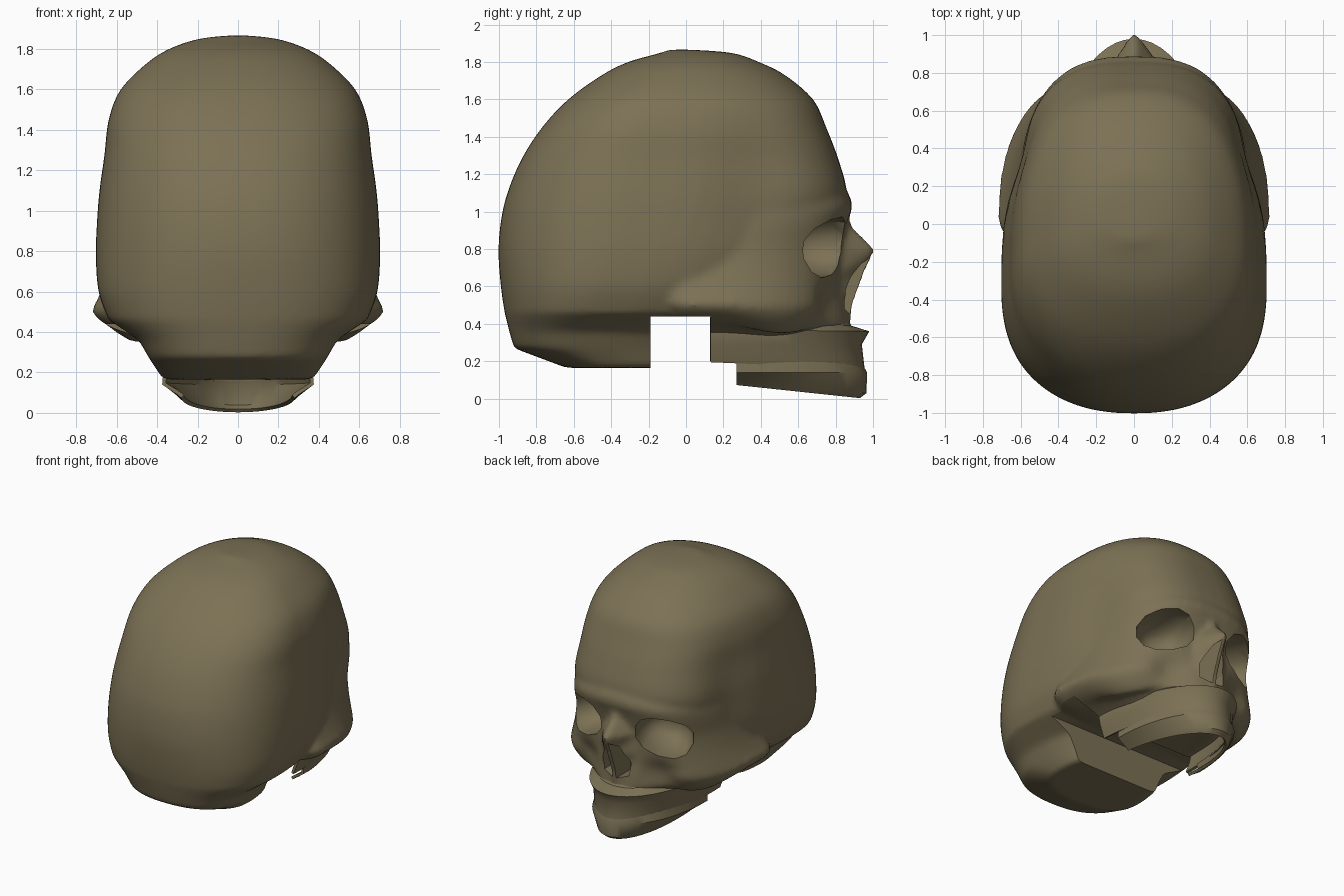
import bpy, bmesh, math
from mathutils import Matrix, Vector

if "Cube" in bpy.data.objects:
    bpy.data.objects.remove(bpy.data.objects["Cube"])

bone = bpy.data.materials.new("olive_bone")
bone.diffuse_color = (0.2, 0.165, 0.09, 1)
bone.use_nodes = True
bone.node_tree.nodes["Principled BSDF"].inputs["Base Color"].default_value = bone.diffuse_color


def make_object(name, bm):
    bmesh.ops.recalc_face_normals(bm, faces=bm.faces)
    me = bpy.data.meshes.new(name)
    bm.to_mesh(me)
    bm.free()
    me.materials.append(bone)
    ob = bpy.data.objects.new(name, me)
    bpy.context.collection.objects.link(ob)
    return ob


def loft(bm, rings, closed=True):
    """Skin a list of point rings; closed rings also get end caps."""
    rows = [[bm.verts.new(p) for p in r] for r in rings]
    n = len(rows[0])
    for a, b in zip(rows, rows[1:]):
        for i in range(n if closed else n - 1):
            j = (i + 1) % n
            bm.faces.new((a[i], a[j], b[j], b[i]))
    if closed:
        bm.faces.new(rows[0])
        bm.faces.new(rows[-1])


def spow(v, e):
    return math.copysign(abs(v) ** e, v)


def bump(v, centre, width):
    return math.exp(-((v - centre) / width) ** 2)


def smooth_rows(rows, steps=4):
    """Catmull-Rom interpolation between table rows."""
    out = []
    for i in range(len(rows) - 1):
        p = [rows[max(0, min(len(rows) - 1, i + k))] for k in (-1, 0, 1, 2)]
        for s in range(steps):
            t = s / steps
            out.append([b + .5 * t * (c - a + t * (2 * a - 5 * b + 4 * c - d
                        + t * (3 * (b - c) + d - a))) for a, b, c, d in zip(*p)])
    return out + [rows[-1]]


def oval(z, front, back, w, n, yc, nf=None, cheek=False, count=64):
    """Egg-shaped superellipse ring, different squareness ahead and behind yc."""
    pts = []
    for i in range(count):
        a = 2 * math.pi * i / count
        e = 2 / (nf if nf and math.sin(a) > 0 else n)
        s, c = spow(math.sin(a), e), spow(math.cos(a), e)
        y = yc + s * ((front - yc) if s > 0 else (yc - back))
        x, h = w * c, z
        if cheek:
            # cheekbone droops at the sides, upper jaw is hollowed beside the nose
            if z < .56:
                h -= .06 * bump(y, .52, .22) * min(1, abs(x) / .4) * (.56 - z) / .13 \
                    if z > .4 else .03 * bump(y, .52, .22)
            if y > .45:
                y -= .09 * bump(abs(x), .30, .13) * bump(z, .50, .11)
        else:
            # hollow of the temples
            x *= 1 - .07 * bump(y, .36, .22) * bump(z, 1.05, .4)
        pts.append((x, y, h))
    return pts


def apply_all(ob):
    bpy.ops.object.select_all(action='DESELECT')
    ob.select_set(True)
    bpy.context.view_layer.objects.active = ob
    for m in list(ob.modifiers):
        bpy.ops.object.modifier_apply(modifier=m.name)
    bpy.ops.object.shade_smooth_by_angle(angle=math.radians(38))


skull = bmesh.new()

# Braincase: height, front y, back y, half width, back and front squareness
case = [(1.866, .03, -.09, .05, 2, 2), (1.848, .25, -.14, .2, 2.1, 2.1),
        (1.80, .39, -.31, .34, 2.1, 2.2), (1.73, .53, -.45, .45, 2.2, 2.3),
        (1.60, .68, -.63, .58, 2.25, 2.45), (1.45, .75, -.77, .64, 2.3, 2.6),
        (1.28, .815, -.88, .66, 2.3, 2.7), (1.10, .86, -.955, .685, 2.3, 2.75),
        (.95, .82, -.99, .697, 2.3, 2.7), (.78, .74, -1.003, .703, 2.3, 2.6),
        (.60, .60, -.99, .69, 2.35, 2.5), (.46, .45, -.97, .64, 2.4, 2.5),
        (.36, .10, -.945, .49, 2.4, 2.4), (.27, .08, -.92, .44, 2.4, 2.4),
        (.165, .05, -.64, .37, 2.4, 2.4)]
loft(skull, [oval(z, f, b, w, n, b + .38 * (f - b), nf)
             for z, f, b, w, n, nf in smooth_rows(case[:12]) + case[12:]])

# Face and cheekbones: height, front y, half width, squareness
face = [(1.18, .80, .53, 2.4), (1.10, .865, .56, 2.6), (1.03, .89, .59, 2.8),
        (.95, .865, .605, 2.9), (.80, .83, .62, 2.75), (.66, .83, .655, 2.6),
        (.56, .85, .695, 2.4), (.50, .865, .72, 2.25), (.43, .87, .64, 2.1),
        (.375, .88, .48, 2.0), (.33, .88, .38, 2.0)]
loft(skull, [oval(z, f, -.22, w, n, .04, cheek=True)
             for z, f, w, n in smooth_rows(face, 3)])

# Nose: triangular sections from the root to the base
nose = [(.97, .87, .05), (.92, .89, .08), (.80, 1.015, .15),
        (.65, .945, .17), (.50, .89, .18), (.42, .88, .13)]
loft(skull, [[(-w - .03, .6, z), (-w, .80, z), (-.01, y, z), (.01, y, z),
              (w, .80, z), (w + .03, .6, z)] for z, y, w in nose])

skull_ob = make_object("skull", skull)
m = skull_ob.modifiers.new("blend", 'REMESH')
m.mode = 'VOXEL'
m.voxel_size = .02
m = skull_ob.modifiers.new("soften", 'SMOOTH')
m.factor = .5
m.iterations = 8

# Cutters: eye sockets, two nasal openings, neck gap
cut = bmesh.new()
for side in (-1, 1):
    mat = (Matrix.Translation((side * .345, .77, .81))
           @ Matrix.Rotation(-side * math.radians(24), 4, 'Z')
           @ Matrix.Rotation(side * math.radians(16), 4, 'Y')
           @ Matrix.Diagonal((.215, .28, .155, 1)))
    # socket built around its local y axis
    rings = []
    for k in range(1, 12):
        t = math.pi * k / 12
        r = math.sin(t) ** .8
        rings.append([mat @ Vector((r * spow(math.cos(a), .85), -math.cos(t),
                                    r * spow(math.sin(a), .85)))
                      for a in [2 * math.pi * i / 12 for i in range(12)]])
    loft(cut, rings)
    pear = [(.014, .76), (.055, .72), (.115, .58), (.105, .48), (.014, .45)]
    loft(cut, [[(side * x, y, z) for x, z in pear] for y in (.70, 1.2)])
loft(cut, [[(x, y, z) for x, y in ((-1, -.19), (1, -.19), (1, .13), (-1, .13))]
           for z in (-.1, .44)])
cutter = make_object("socket_cutter", cut)
cutter.hide_render = True
m = skull_ob.modifiers.new("openings", 'BOOLEAN')
m.operation = 'DIFFERENCE'
m.solver = 'EXACT'
m.object = cutter
apply_all(skull_ob)
bpy.data.objects.remove(cutter)


# Jaws: U-shaped bands, rows of height, front y, half width, rise at the back
def jaw(name, rows, back, thick):
    bm = bmesh.new()
    rings = []
    for z, front, w, rise in rows:
        ring = []
        for i in range(29):
            a = math.pi * i / 28
            c, s = math.cos(a), max(math.sin(a), 0)
            if i in (0, 28):
                s = 0
            ring.append((w * c, back + (front - back) * s, z + rise * (1 - s)))
        rings.append(ring)
    loft(bm, rings, closed=False)
    ob = make_object(name, bm)
    # make the outside face forward
    if sum(p.normal.y for p in ob.data.polygons) < 0:
        ob.data.flip_normals()
    m = ob.modifiers.new("wall", 'SOLIDIFY')
    m.thickness = thick
    m.offset = -1
    apply_all(ob)


jaw("upper_jaw", [(.43, .86, .42, .01), (.39, .885, .43, .02), (.36, .98, .435, .01),
                  (.29, .94, .42, 0), (.16, .955, .385, .035)], .13, .02)
jaw("lower_jaw", [(.21, .93, .37, -.01), (.14, .968, .375, 0),
                  (.03, .965, .30, .06), (.003, .93, .28, .07)], .27, .02)
